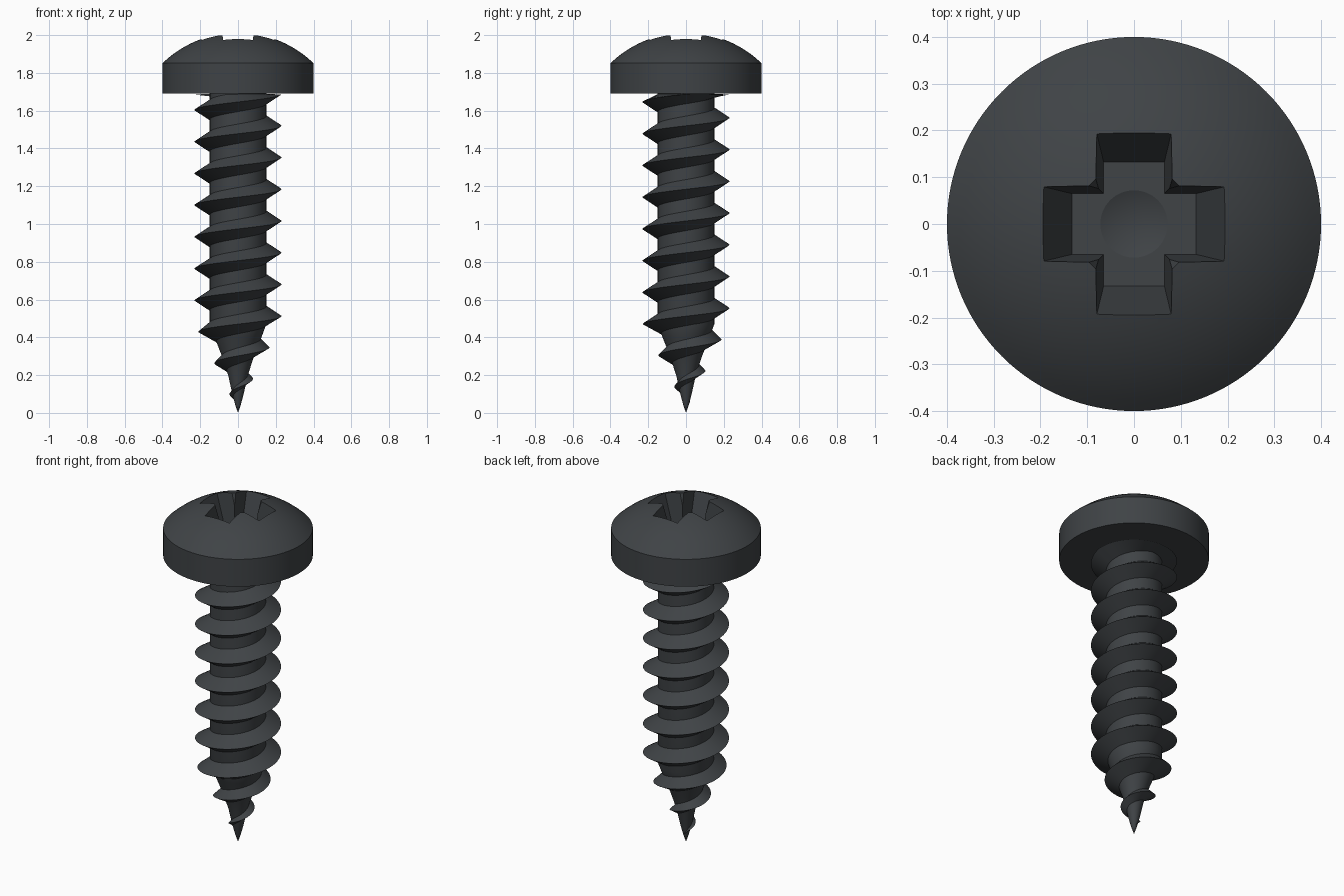
import bpy, bmesh
from math import sin, cos, pi, radians, sqrt

if "Cube" in bpy.data.objects:
    bpy.data.objects.remove(bpy.data.objects["Cube"])

mat = bpy.data.materials.new("dark_steel")
mat.diffuse_color = (0.05, 0.056, 0.061, 1)
mat.use_nodes = True
mat.node_tree.nodes["Principled BSDF"].inputs["Base Color"].default_value = mat.diffuse_color


def make(name, verts, faces, smooth=None):
    me = bpy.data.meshes.new(name)
    me.from_pydata(verts, [], faces)
    bm = bmesh.new()
    bm.from_mesh(me)
    bmesh.ops.remove_doubles(bm, verts=bm.verts, dist=1e-6)
    bmesh.ops.recalc_face_normals(bm, faces=bm.faces)
    bm.to_mesh(me)
    bm.free()
    me.materials.append(mat)
    ob = bpy.data.objects.new(name, me)
    bpy.context.collection.objects.link(ob)
    if smooth:
        shade(me, smooth)
    return ob


def shade(me, angle):
    me.shade_smooth()
    me.set_sharp_from_angle(angle=radians(angle))


def lathe(name, profile, n=96, smooth=None):
    # profile runs from axis to axis as (radius, z)
    verts = [(r * cos(2 * pi * i / n), r * sin(2 * pi * i / n), z)
             for r, z in profile for i in range(n)]
    faces = []
    for k in range(len(profile) - 1):
        for i in range(n):
            j = (i + 1) % n
            q = [k * n + i, k * n + j, (k + 1) * n + j, (k + 1) * n + i]
            if profile[k][0] == 0:
                q = q[1:] if k == 0 else q
                q[0] = 0 if k == 0 else q[0]
            if profile[k + 1][0] == 0:
                q = [q[0], q[1], (k + 1) * n]
            faces.append(q)
    return make(name, verts, faces, smooth)


def interp(table, z):
    if z <= table[0][0]:
        return table[0][1]
    for (z0, r0), (z1, r1) in zip(table, table[1:]):
        if z <= z1:
            return r0 + (r1 - r0) * (z - z0) / (z1 - z0)
    return table[-1][1]


# pan head with a spherical dome
R, APEX = 0.575, 2.013
dome = []
for i in range(17):
    r = 0.4 * (1 - i / 16)
    dome.append((r, APEX - R + sqrt(R * R - r * r)))
head = lathe("head", [(0, 1.69), (0.4, 1.69)] + dome, 128)

# cross recess cutter: tapered plus shape
ring = []
for z in (1.80, 2.08):
    t = (z - 1.80) / 0.18
    w, l = 0.065 + 0.015 * t, 0.133 + 0.062 * t
    for q in range(4):
        c, s = cos(q * pi / 2), sin(q * pi / 2)
        for x, y in ((l, -w), (l, w), (w, w)):
            ring.append((x * c - y * s, x * s + y * c, z))
cross = make("cross_cutter", ring,
             [list(range(12)), list(range(12, 24))] +
             [[i, (i + 1) % 12, 12 + (i + 1) % 12, 12 + i] for i in range(12)])

# centre bore cutter with a conical bottom
bore = lathe("bore_cutter", [(0, 1.77), (0.072, 1.80), (0.125, 1.995),
                             (0.15, 2.087), (0, 2.087)], 64)

for cutter in (cross, bore):
    m = head.modifiers.new("recess", 'BOOLEAN')
    m.operation, m.object, m.solver = 'DIFFERENCE', cutter, 'EXACT'
dg = bpy.context.evaluated_depsgraph_get()
me = bpy.data.meshes.new_from_object(head.evaluated_get(dg))
head.modifiers.clear()
head.data = me
shade(me, 20)
for cutter in (cross, bore):
    bpy.data.objects.remove(cutter)

# shank core with a slightly hollow tapered point
core = [(0.0, 0.0), (0.04, 0.014), (0.1, 0.03), (0.2, 0.052), (0.3, 0.085),
        (0.4, 0.124), (0.47, 0.15)]
lathe("shank", [(r, z) for z, r in core] + [(0.15, 1.1), (0.15, 1.71), (0, 1.71)],
      64, 30)

# helical thread: triangular section, flattened out under the head
crest = [(0.04, 0.012), (0.1, 0.047), (0.18, 0.08), (0.26, 0.125),
         (0.345, 0.166), (0.43, 0.21), (0.475, 0.23)]
PITCH, STEPS = 0.168, 64
Z0, Z1 = 0.05, 1.77
count = int((Z1 - Z0) / PITCH * STEPS)
verts, faces = [], []
for i in range(count + 1):
    z = Z0 + PITCH * i / STEPS
    a = 2 * pi * (z - 1.52) / PITCH
    rc = interp(crest, z)
    half = 0.055 * min(1, (rc - interp(core, z)) / 0.08 + 0.1)
    for dz, top in ((-half, 1.675), (0, 1.685), (half, 1.69)):
        zz = min(z + dz, top)
        r = rc if dz == 0 else max(interp(core, z + dz) - 0.006, 0.002)
        verts.append((r * cos(a), r * sin(a), zz))
    if i:
        b, p = 3 * i, 3 * i - 3
        faces += [[p + k, p + (k + 1) % 3, b + (k + 1) % 3, b + k] for k in range(3)]
faces += [[0, 1, 2], [3 * count, 3 * count + 1, 3 * count + 2]]
make("thread", verts, faces, 30)
